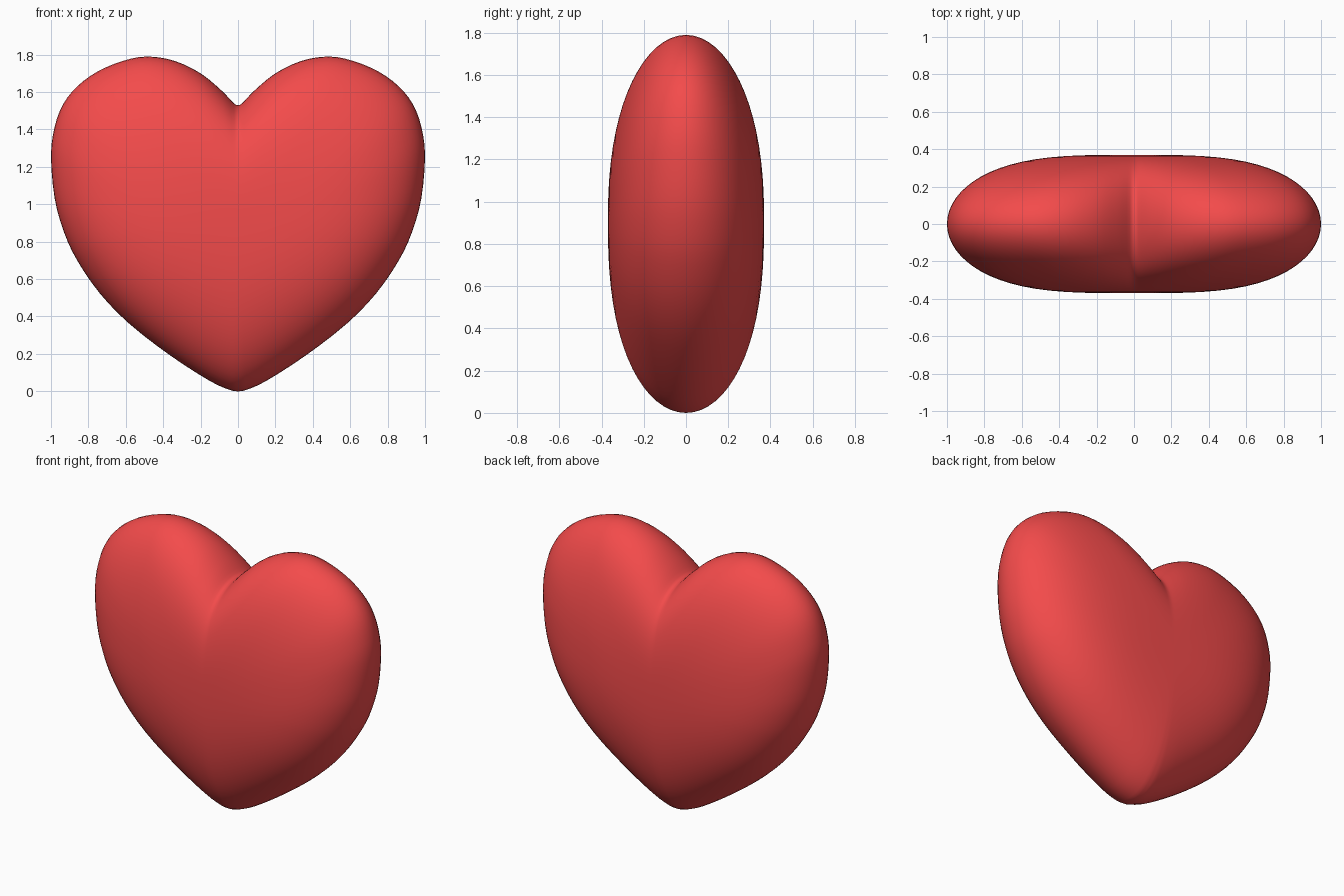
import bpy, bmesh, math
from mathutils import Vector

if "Cube" in bpy.data.objects:
    bpy.data.objects.remove(bpy.data.objects["Cube"])

# Right half of the heart outline (x, z), from notch to tip
HALF = [(0, 1.53), (.022, 1.54), (.09, 1.61), (.2, 1.70), (.34, 1.767), (.487, 1.79),
        (.62, 1.765), (.754, 1.708), (.86, 1.63), (.935, 1.535), (.98, 1.415),
        (1, 1.26), (.98, 1.03), (.93, .85), (.86, .70), (.74, .525), (.58, .36),
        (.36, .19), (.15, .055), (.04, .006), (0, 0)]
CENTRE_Z, HALF_HEIGHT, HALF_DEPTH = 0.9, 0.9, 0.37
RINGS, SUB = 18, 3


def spline(points):
    """Catmull-Rom resampling of an open polyline."""
    p = [Vector(q) for q in points]
    p = [2 * p[0] - p[1]] + p + [2 * p[-1] - p[-2]]
    out = []
    for i in range(1, len(p) - 2):
        a, b, c, d = p[i - 1:i + 3]
        for k in range(SUB):
            t = k / SUB
            out.append(0.5 * (2 * b + (c - a) * t + (2 * a - 5 * b + 4 * c - d) * t ** 2
                              + (3 * b - a - 3 * c + d) * t ** 3))
    return out + [p[-2]]


half = spline(HALF)
outline = half + [Vector((-q.x, q.y)) for q in half[-2:0:-1]]


def ring_point(q, s, side):
    """Outline shrunk by s, relaxing to an ellipse towards the middle of the face."""
    x, z = q.x, q.y - CENTRE_Z
    to_ellipse = 1 / math.hypot(x, z / HALF_HEIGHT)
    w = s ** 0.7
    k = w + (1 - w) * to_ellipse
    y = HALF_DEPTH * math.sqrt(max(0, 1 - s ** 2.4))
    return (x * k * s ** 0.72, side * y, CENTRE_Z + z * k * s)


# Heart body: rim, then rings closing to a pole on the front and the back
bm = bmesh.new()
n = len(outline)
rim = [bm.verts.new(ring_point(q, 1, 1)) for q in outline]
for side in (-1, 1):
    prev = rim
    for r in range(1, RINGS):
        s = math.cos(math.pi / 2 * r / RINGS)
        ring = [bm.verts.new(ring_point(q, s, side)) for q in outline]
        for i in range(n):
            j = (i + 1) % n
            bm.faces.new((prev[i], prev[j], ring[j], ring[i]))
        prev = ring
    pole = bm.verts.new((0, side * HALF_DEPTH, CENTRE_Z))
    for i in range(n):
        bm.faces.new((prev[i], prev[(i + 1) % n], pole))
bmesh.ops.recalc_face_normals(bm, faces=bm.faces)
for f in bm.faces:
    f.smooth = True
mesh = bpy.data.meshes.new("heart")
bm.to_mesh(mesh)
bm.free()
heart = bpy.data.objects.new("heart", mesh)
bpy.context.collection.objects.link(heart)

red = bpy.data.materials.new("red")
red.diffuse_color = (0.9, 0.07, 0.07, 1)
red.use_nodes = True
red.node_tree.nodes["Principled BSDF"].inputs["Base Color"].default_value = red.diffuse_color
mesh.materials.append(red)
